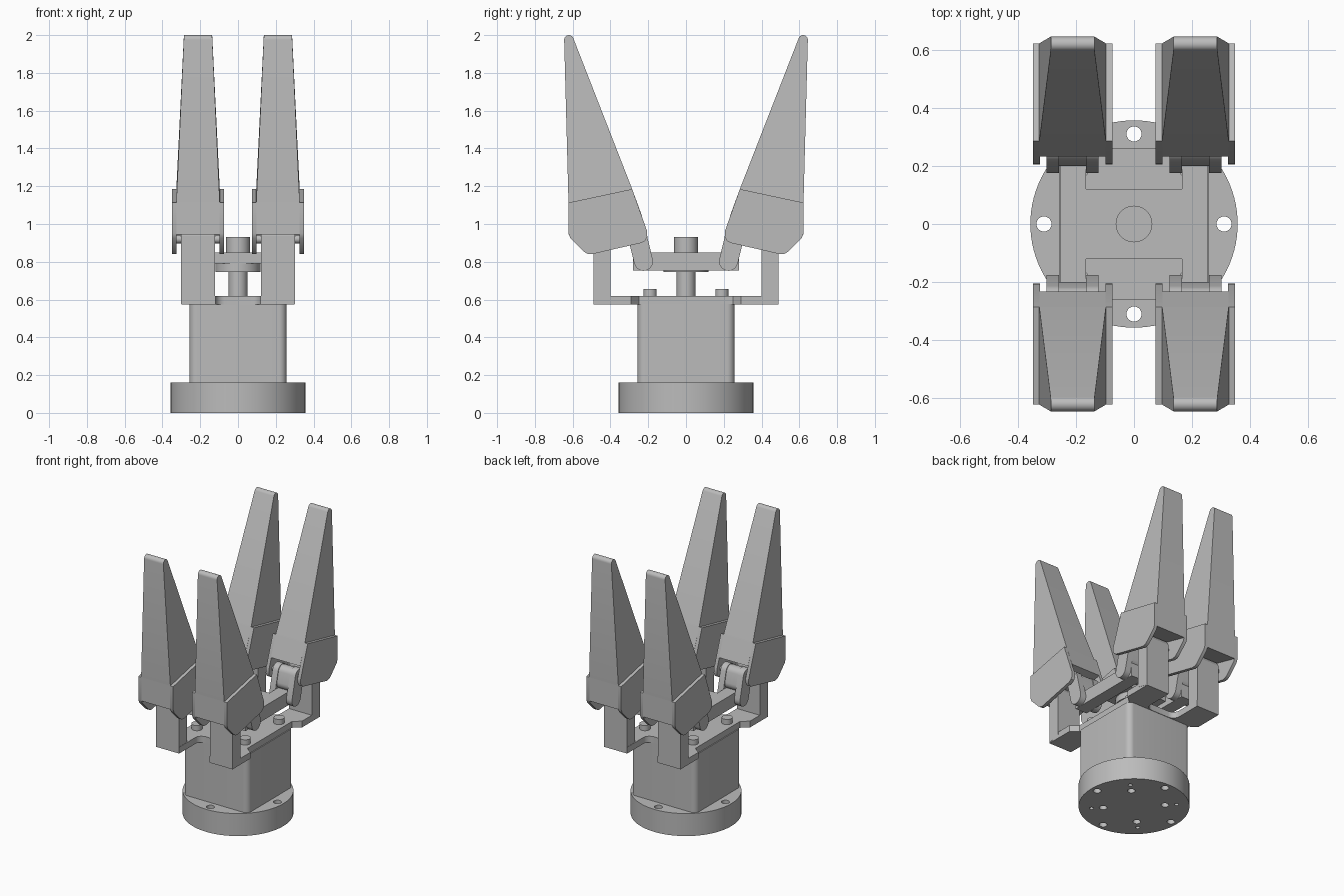
import bpy, bmesh, math
from math import sin, cos, pi

cube = bpy.data.objects.get("Cube")
if cube:
    bpy.data.objects.remove(cube, do_unlink=True)

grey = bpy.data.materials.new("machined grey")
grey.use_nodes = True
tone = (0.5, 0.5, 0.5, 1)
grey.diffuse_color = tone
grey.node_tree.nodes["Principled BSDF"].inputs["Base Color"].default_value = tone


def finish(name, bm):
    """Turn a bmesh into a shaded object."""
    bmesh.ops.recalc_face_normals(bm, faces=bm.faces)
    mesh = bpy.data.meshes.new(name)
    bm.to_mesh(mesh)
    bm.free()
    mesh.materials.append(grey)
    ob = bpy.data.objects.new(name, mesh)
    bpy.context.collection.objects.link(ob)
    shade(ob)
    return ob


def shade(ob):
    bpy.ops.object.select_all(action='DESELECT')
    ob.select_set(True)
    bpy.context.view_layer.objects.active = ob
    bpy.ops.object.shade_smooth_by_angle(angle=math.radians(30))


def loft(name, ring_a, ring_b):
    """Solid between two matching rings."""
    bm = bmesh.new()
    a = [bm.verts.new(p) for p in ring_a]
    b = [bm.verts.new(p) for p in ring_b]
    bm.faces.new(a)
    bm.faces.new(b)
    for i in range(len(a)):
        j = (i + 1) % len(a)
        bm.faces.new((a[i], a[j], b[j], b[i]))
    return finish(name, bm)


def slab(name, pts, z0, z1):
    return loft(name, [(x, y, z0) for x, y in pts], [(x, y, z1) for x, y in pts])


def side_slab(name, pts, x0, x1, sy=1):
    return loft(name, [(x0, sy * y, z) for y, z in pts], [(x1, sy * y, z) for y, z in pts])


def arc(cx, cy, r, a0, a1, n=8):
    return [(cx + r * cos(math.radians(a0 + (a1 - a0) * i / n)),
             cy + r * sin(math.radians(a0 + (a1 - a0) * i / n))) for i in range(n + 1)]


def disc(name, r, z0, z1, x=0, y=0, n=48):
    return slab(name, arc(x, y, r, 0, 360 - 360 / n, n - 1), z0, z1)


def rect(x0, x1, y0, y1):
    return [(x0, y0), (x1, y0), (x1, y1), (x0, y1)]


def capsule(p, q, r):
    a = math.degrees(math.atan2(q[1] - p[1], q[0] - p[0]))
    return arc(*p, r, a + 90, a + 270, 12) + arc(*q, r, a - 90, a + 90, 12)


# Base flange with through holes and blind holes underneath
flange = disc("base_flange", 0.357, 0, 0.16, n=96)
for i in range(4):
    for r, dist, turn, top in ((0.026, 0.31, 0, 0.3), (0.025, 0.2, 45, 0.06), (0.014, 0.275, 45, 0.06)):
        a = math.radians(90 * i + turn)
        cutter = disc("hole_cutter", r, -0.1, top, dist * cos(a), dist * sin(a), 24)
        mod = flange.modifiers.new("hole", 'BOOLEAN')
        mod.operation = 'DIFFERENCE'
        mod.solver = 'EXACT'
        mod.object = cutter
        bpy.context.view_layer.objects.active = flange
        bpy.ops.object.modifier_apply(modifier=mod.name)
        bpy.data.objects.remove(cutter, do_unlink=True)
shade(flange)

# Motor housing with rounded corners
h, c = 0.257, 0.04
body = []
for k, (sx, sy) in enumerate(((1, 1), (-1, 1), (-1, -1), (1, -1))):
    body += arc(sx * (h - c), sy * (h - c), c, 90 * k, 90 * k + 90)
slab("motor_housing", body, 0.16, 0.576)

# H-shaped mounting plate with filleted notches
quarter = [(0.25, 0.25), (0.30, 0.29), (0.30, 0.49), (0.12, 0.49)] + arc(0.07, 0.31, 0.05, 0, -90)
half = quarter + [(-x, y) for x, y in reversed(quarter)]
slab("mounting_plate", half + [(-x, -y) for x, y in half], 0.575, 0.62)

# Lead screw and nut
disc("lead_screw", 0.05, 0.6, 0.86)
disc("nut_flange", 0.12, 0.745, 0.79)
disc("nut_top", 0.063, 0.84, 0.93)

# H-shaped lifting yoke
slab("yoke_crossbar", rect(-0.18, 0.18, -0.12, 0.12), 0.79, 0.849)
for sx, side in ((1, "left"), (-1, "right")):
    slab(side + "_yoke_bar", rect(sx * 0.165, sx * 0.255, -0.28, 0.28), 0.755, 0.85)

# Side profiles of the finger parts (depth, height)
cheek = [(0.622, 1.113), (0.622, 0.95), (0.612, 0.925), (0.545, 0.857), (0.525, 0.843), (0.5, 0.84),
         (0.235, 0.9), (0.215, 0.912), (0.205, 0.935), (0.207, 0.965), (0.285, 1.185)]
knuckle = [(0.622, 1.113), (0.622, 0.945), (0.232, 1.04), (0.285, 1.185)]
blade = [(0.285, 1.185), (0.622, 1.113)] + arc(0.62, 1.975, 0.025, 0, 158, 10)
low, high = (0.225, 0.802), (0.262, 0.955)
mid = (0.245, 0.885)

for sx, side in ((1, "left"), (-1, "right")):
    for sy, end in ((1, "back"), (-1, "front")):
        tag = f"{end}_{side}_"
        cx = 0.2115 * sx

        def part(name, pts, x0, x1):
            return side_slab(tag + name, pts, cx + x0, cx + x1, sy)

        # Upright arm that carries the finger
        arm = [(0.40, 0.6), (0.40, 0.94), (0.42, 0.97), (0.47, 0.97), (0.49, 0.94), (0.49, 0.576)]
        part("arm", arm, -0.09, 0.09)

        # Slotted link between yoke and finger
        for s in (-1, 1):
            part("link_cheek", capsule(low, high, 0.05), s * 0.046, s * 0.09)
        part("link_web", capsule(mid, high, 0.045), -0.047, 0.047)
        part("link_pin", arc(*low, 0.022, 0, 345, 23), -0.088, 0.088)

        # Finger root: two cheeks around a solid knuckle
        for s in (-1, 1):
            part("finger_cheek", cheek, s * 0.113, s * 0.137)
        part("knuckle", knuckle, -0.114, 0.114)
        for name, p in (("arm_pivot", (0.445, 0.92)), ("link_pivot", high)):
            part(name, arc(*p, 0.022, 0, 345, 23), -0.12, 0.12)

        # Tapered blade, narrowing with distance from the root
        rings = [[], []]
        for y, z in blade:
            d = (z - 1.185) * 0.978 + (y - 0.285) * 0.209
            w = 0.115 - 0.04 * max(d, 0) / 0.86
            for ring, s in zip(rings, (-1, 1)):
                ring.append((cx + s * w, sy * y, z))
        loft(tag + "finger_blade", *rings)

        # Cap screws on the plate
        disc(tag + "screw", 0.035, 0.61, 0.657, 0.19 * sx, 0.19 * sy, 24)
